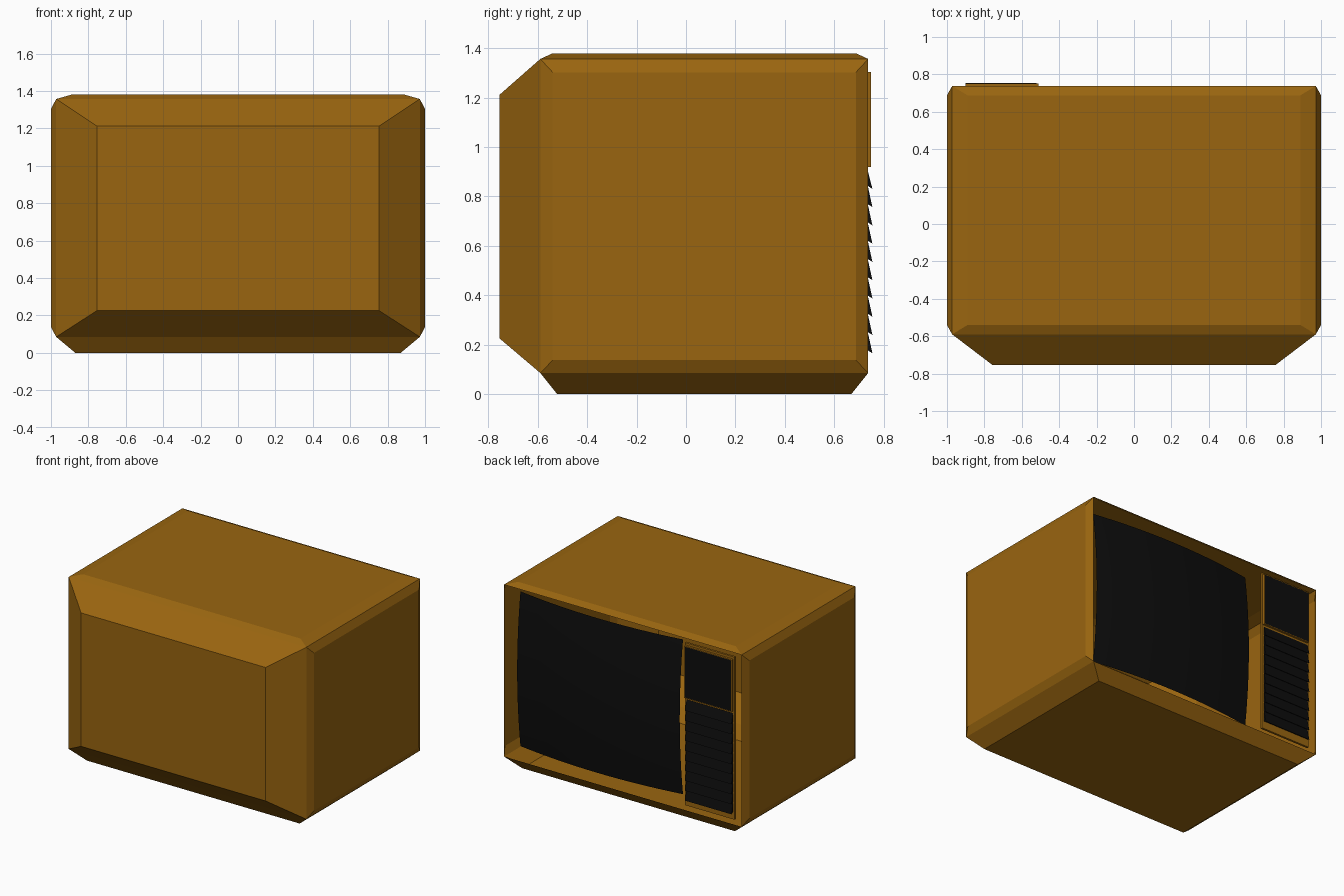
import bpy, bmesh, math
from mathutils import Vector

if "Cube" in bpy.data.objects:
    bpy.data.objects.remove(bpy.data.objects["Cube"])


def material(name, col):
    m = bpy.data.materials.new(name)
    m.diffuse_color = (*col, 1)
    m.use_nodes = True
    m.node_tree.nodes["Principled BSDF"].inputs["Base Color"].default_value = m.diffuse_color
    return m


WOOD = material("warm_brown", (0.32, 0.13, 0.005))
BLACK = material("glossy_black", (0.004, 0.004, 0.004))


def finish(bm, name, *mats):
    me = bpy.data.meshes.new(name)
    bm.to_mesh(me)
    bm.free()
    ob = bpy.data.objects.new(name, me)
    bpy.context.collection.objects.link(ob)
    for m in mats:
        me.materials.append(m)
    return ob


def box_bm(lo, hi):
    bm = bmesh.new()
    bmesh.ops.create_cube(bm, size=1)
    for v in bm.verts:
        v.co = Vector([hi[i] if v.co[i] > 0 else lo[i] for i in range(3)])
    bm.normal_update()
    return bm


def face_towards(bm, d):
    return max(bm.faces, key=lambda f: f.normal.dot(Vector(d)))


# Cabinet: open shell whose walls are inset and pushed outwards
bm = box_bm((-.972, -.59, .085), (.972, .738, 1.357))
mid = Vector((0, .07, .72))
walls = [  # direction, low corner, high corner of the raised panel
    ((0, -1, 0), (-.755, -.755, .225), (.755, -.755, 1.212)),
    ((1, 0, 0), (1, -.54, .137), (1, .688, 1.303)),
    ((-1, 0, 0), (-1, -.54, .137), (-1, .688, 1.303)),
    ((0, 0, 1), (-.89, -.54, 1.38), (.89, .688, 1.38)),
    ((0, 0, -1), (-.87, -.522, 0), (.87, .67, 0)),
]
back = face_towards(bm, (0, 1, 0))
faces = [face_towards(bm, w[0]) for w in walls]
for f, (d, lo, hi) in zip(faces, walls):
    bmesh.ops.inset_individual(bm, faces=[f], thickness=.05)
    for v in f.verts:
        v.co = Vector([hi[i] if v.co[i] > mid[i] else lo[i] for i in range(3)])
bmesh.ops.delete(bm, geom=[back], context='FACES_ONLY')
finish(bm, "cabinet", WOOD)

# Screen: gently domed sheet set inside the opening
bm = bmesh.new()
bmesh.ops.create_grid(bm, x_segments=16, y_segments=14, size=1)
for v in bm.verts:
    u, w = v.co.x * .665, v.co.y * .572
    v.co = Vector((.236 - u, .738 - (u * u + w * w) / 8.5, .719 + w))
bm.normal_update()
for f in bm.faces:
    f.smooth = True
finish(bm, "screen", BLACK)

# Control board behind the panel
finish(box_bm((-.912, .718, .12), (-.505, .734, 1.322)), "control_board", WOOD)

# Upper control plate with black face inside a thin brown edge
bm = box_bm((-.9, .73, .92), (-.51, .75, 1.305))
front = face_towards(bm, (0, 1, 0))
bmesh.ops.inset_individual(bm, faces=[front], thickness=.007)
front.material_index = 1
finish(bm, "control_plate", WOOD, BLACK)

# Speaker grille: saw-tooth louvres extruded across the lower panel
bm = bmesh.new()
N, TOP, BOTTOM = 10, .905, .165
step = (TOP - BOTTOM) / N
profile = []
for i in range(N):
    z = TOP - i * step
    profile += [(.736, z), (.755, z - step)]
profile += [(.736, BOTTOM + .012), (.730, BOTTOM + .012), (.730, TOP)]
# undercut each tooth slightly
for i in range(1, N):
    y, z = profile[2 * i]
    profile[2 * i] = (y, z + .012)
f = bm.faces.new([bm.verts.new((-.9, y, z)) for y, z in profile])
ext = bmesh.ops.extrude_face_region(bm, geom=[f])
for v in ext["geom"]:
    if isinstance(v, bmesh.types.BMVert):
        v.co.x = -.52
bmesh.ops.recalc_face_normals(bm, faces=bm.faces)
finish(bm, "speaker_grille", BLACK)
